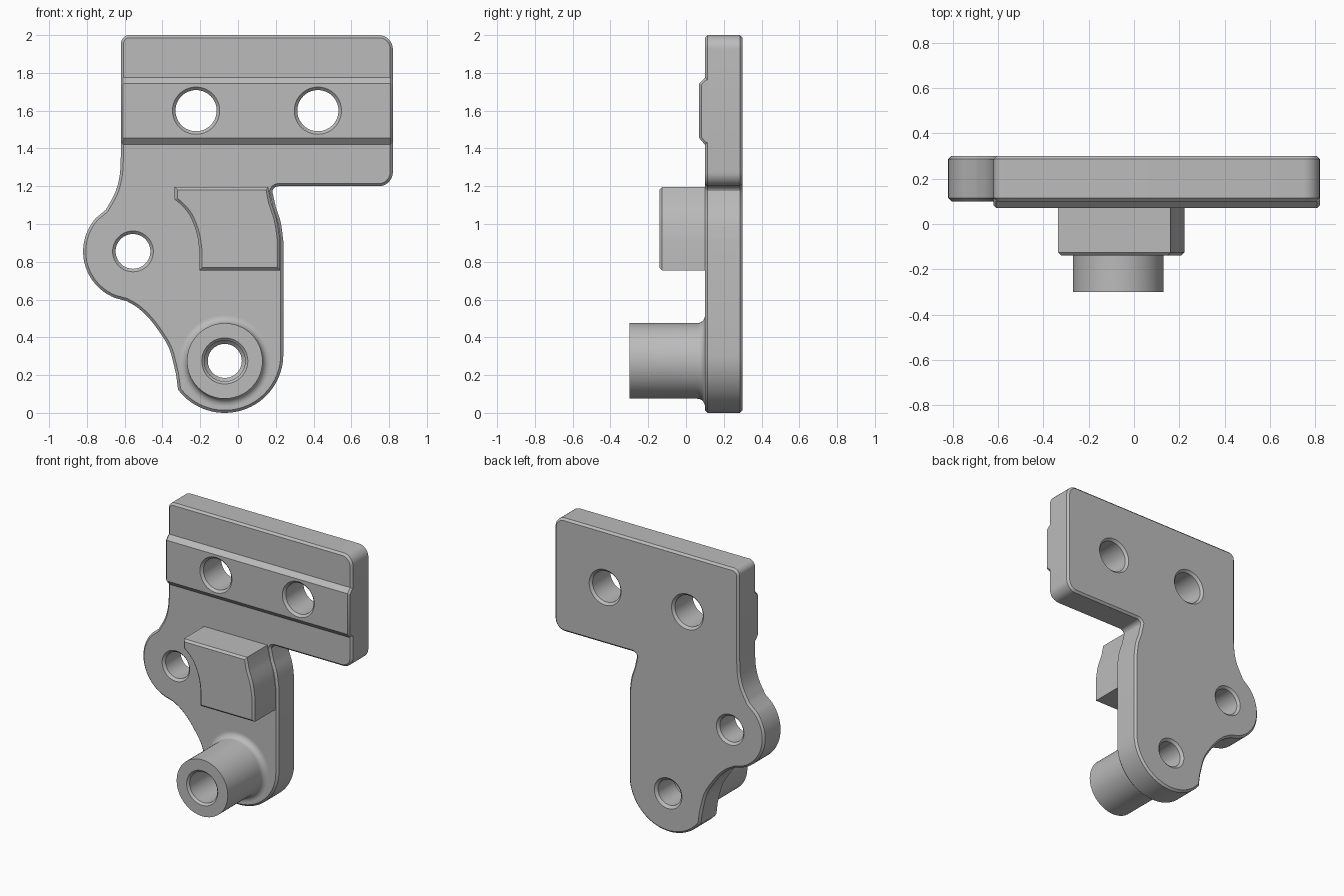
import bpy, bmesh, math
from mathutils import Vector

cube = bpy.data.objects.get("Cube")
if cube:
    bpy.data.objects.remove(cube)

GREY = (0.5, 0.5, 0.5, 1)
mat = bpy.data.materials.new("plain grey")
mat.use_nodes = True
mat.diffuse_color = GREY
bsdf = mat.node_tree.nodes["Principled BSDF"]
bsdf.inputs["Base Color"].default_value = GREY
bsdf.inputs["Roughness"].default_value = 0.6


def arc(cx, cz, r, a0, a1, n=8):
    """Points on an arc, angles in degrees."""
    angles = [math.radians(a0 + (a1 - a0) * i / n) for i in range(n + 1)]
    return [(cx + r * math.cos(a), cz + r * math.sin(a)) for a in angles]


def spline(pts, n=4):
    """Smooth curve through the given points."""
    v = [Vector(p) for p in pts]
    v = [2 * v[0] - v[1]] + v + [2 * v[-1] - v[-2]]
    out = []
    for a, b, c, d in zip(v, v[1:], v[2:], v[3:]):
        for i in range(n):
            t = i / n
            p = 2 * b + (c - a) * t + (2 * a - 5 * b + 4 * c - d) * t**2 + (3 * b - a - 3 * c + d) * t**3
            out.append(tuple(p / 2))
    return out + [tuple(pts[-1])]


def finish(bm, name):
    bmesh.ops.recalc_face_normals(bm, faces=bm.faces)
    mesh = bpy.data.meshes.new(name)
    bm.to_mesh(mesh)
    bm.free()
    mesh.materials.append(mat)
    ob = bpy.data.objects.new(name, mesh)
    bpy.context.collection.objects.link(ob)
    return ob


def prism(name, outline, start, end, place, bevel, both=True):
    """Extrude an outline and chamfer the rim of its end caps."""
    bm = bmesh.new()
    rings = [[bm.verts.new(place(a, b, d)) for a, b in outline] for d in (start, end)]
    caps = [bm.faces.new(r) for r in rings]
    n = len(outline)
    for i in range(n):
        j = (i + 1) % n
        bm.faces.new((rings[0][i], rings[0][j], rings[1][j], rings[1][i]))
    bmesh.ops.recalc_face_normals(bm, faces=bm.faces)
    edges = [e for c in (caps if both else caps[:1]) for e in c.edges]
    bmesh.ops.bevel(bm, geom=edges, offset=bevel, segments=1, affect='EDGES', clamp_overlap=False)
    return finish(bm, name)


def lathe(name, x, z, profile, n=64):
    """Turn a (radius, y) profile about an axis along y."""
    bm = bmesh.new()
    rings = []
    for r, y in profile:
        rings.append([bm.verts.new((px, y, pz)) for px, pz in arc(x, z, r, 0, 360, n)[:-1]])
    for a, b in zip(rings, rings[1:]):
        for i in range(n):
            j = (i + 1) % n
            bm.faces.new((a[i], a[j], b[j], b[i]))
    bm.faces.new(rings[0])
    bm.faces.new(rings[-1])
    return finish(bm, name)


def facing(a, b, d):
    return (a, d, b)


def sideways(a, b, d):
    return (d, a, b)


FRONT, BACK, RAISED = 0.10, 0.30, 0.07
BOSS_X, BOSS_Z = -0.07, 0.275

# Plate outline, clockwise from the top left corner
outline = arc(-0.575, 1.955, 0.045, 180, 90)
outline += arc(0.745, 1.925, 0.075, 90, 0)
outline += arc(0.745, 1.275, 0.075, 0, -90)
outline += arc(0.215, 1.165, 0.035, 90, 165)
outline += spline([(0.20, 1.09), (0.226, 1.01), (0.24, 0.91)])
outline += arc(-0.07, 0.31, 0.31, 0, -143, 32)
outline += spline([(-0.328, 0.205), (-0.36, 0.33), (-0.40, 0.405), (-0.466, 0.495),
                   (-0.53, 0.556), (-0.59, 0.592)])
outline += arc(-0.556, 0.855, 0.264, 249, 138, 24)
outline += spline([(-0.70, 1.075), (-0.65, 1.167), (-0.626, 1.26), (-0.62, 1.37)])
plate = prism("mount_plate", outline, FRONT, BACK, facing, 0.014)

# Raised band across the top, with sloped sides
band_profile = [(0.15, 1.42), (FRONT, 1.42), (RAISED, 1.455), (RAISED, 1.743),
                (FRONT, 1.775), (0.15, 1.775)]
band = prism("raised_band", band_profile, -0.62, 0.82, sideways, 0.012)

# Curved stop block
block_outline = [(-0.335, 1.195), (0.16, 1.195)]
block_outline += spline([(0.175, 1.115), (0.206, 1.02), (0.222, 0.92)])
block_outline += [(0.222, 0.755), (-0.205, 0.755)]
block_outline += spline([(-0.205, 0.865), (-0.217, 0.945), (-0.25, 1.035), (-0.29, 1.09), (-0.335, 1.13)])
block = prism("stop_block", block_outline, -0.14, 0.11, facing, 0.014, both=False)

# Hollow boss with a filleted foot
foot = [(0.24 - px, py) for px, py in arc(0, 0.06, 0.04, 0, 90)]
boss = lathe("pivot_boss", BOSS_X, BOSS_Z, [(0.2, -0.30)] + foot + [(0.24, 0.11)])


def hole(x, z, r, front, flare=0.016):
    """Cutter for a through hole chamfered at both mouths."""
    return lathe("hole_cutter", x, z, [(r + flare, front - 0.05), (r + flare, front), (r, front + flare),
                                       (r, BACK - flare), (r + flare, BACK), (r + flare, BACK + 0.05)])


band_holes = [hole(x, 1.60, 0.109, RAISED) for x in (-0.222, 0.423)]
lobe_hole = hole(-0.556, 0.855, 0.092, FRONT)
bore = lathe("bore_cutter", BOSS_X, BOSS_Z,
             [(0.122, -0.35), (0.122, -0.30), (0.108, -0.286), (0.108, 0.08), (0.09, 0.10),
              (0.09, 0.284), (0.108, 0.30), (0.108, 0.35)])

# Cut the holes and shade each part
cuts = {plate: band_holes + [lobe_hole, bore], band: band_holes, boss: [bore], block: []}
for part, cutters in cuts.items():
    bpy.ops.object.select_all(action='DESELECT')
    part.select_set(True)
    bpy.context.view_layer.objects.active = part
    for cutter in cutters:
        mod = part.modifiers.new("hole", 'BOOLEAN')
        mod.operation = 'DIFFERENCE'
        mod.solver = 'EXACT'
        mod.object = cutter
        bpy.ops.object.modifier_apply(modifier=mod.name)
    bpy.ops.object.shade_smooth_by_angle(angle=math.radians(30))

for cutter in band_holes + [lobe_hole, bore]:
    bpy.data.objects.remove(cutter)
